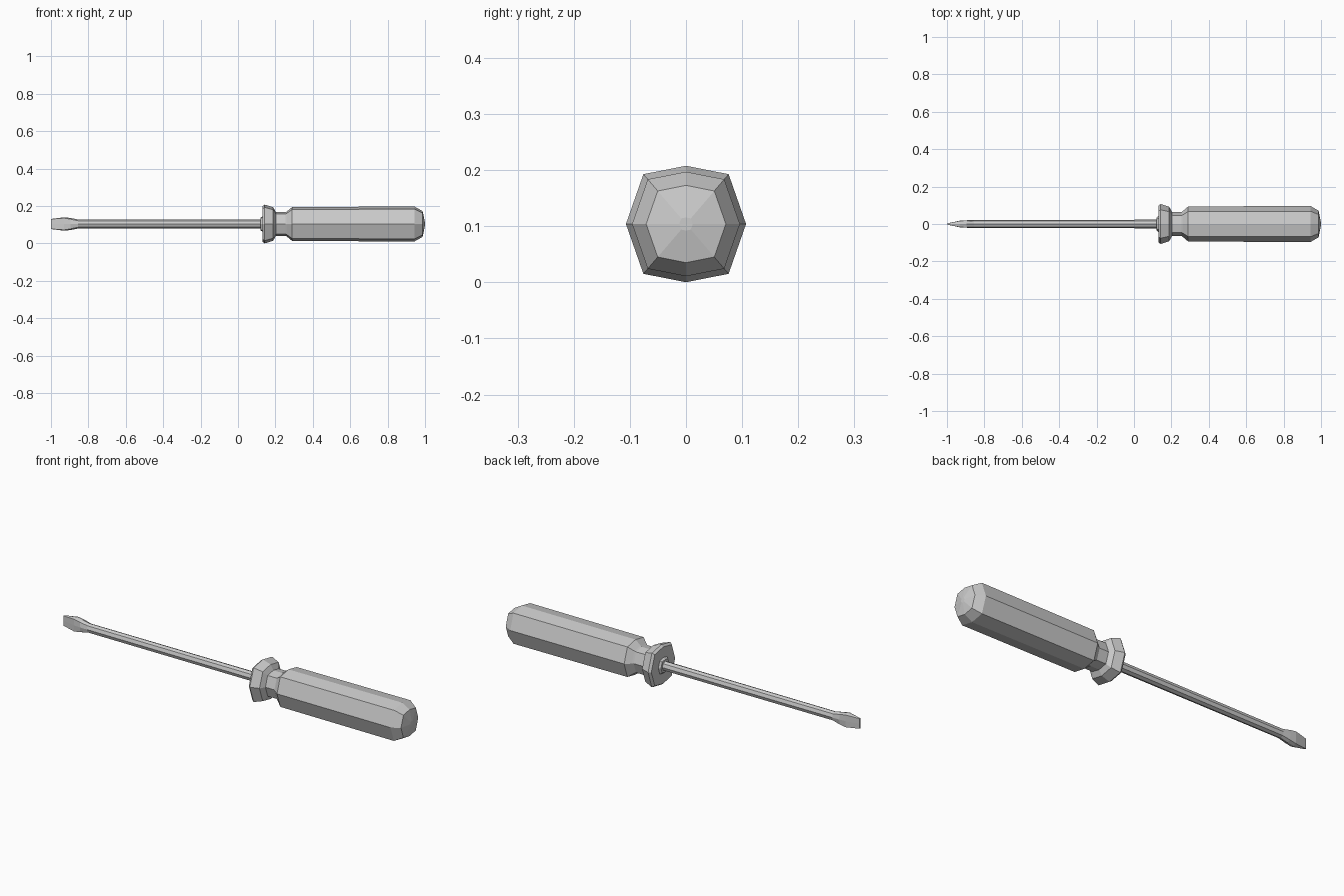
import bpy, bmesh

if "Cube" in bpy.data.objects:
    bpy.data.objects.remove(bpy.data.objects["Cube"])

CZ = 0.104  # height of the tool's axis


def loft(name, sections):
    """Skin eight-sided sections along x: (x, half_y, half_z, diag_y, diag_z)."""
    bm = bmesh.new()
    rings = []
    for x, hy, hz, dy, dz in sections:
        pts = [(1, 0), (dy, dz), (0, 1), (-dy, dz),
               (-1, 0), (-dy, -dz), (0, -1), (dy, -dz)]
        rings.append([bm.verts.new((x, hy * a, CZ + hz * b)) for a, b in pts])
    for r, s in zip(rings, rings[1:]):
        for i in range(8):
            j = (i + 1) % 8
            bm.faces.new((r[i], r[j], s[j], s[i]))
    bm.faces.new(rings[0][::-1])
    bm.faces.new(rings[-1])
    bmesh.ops.recalc_face_normals(bm, faces=bm.faces)
    me = bpy.data.meshes.new(name)
    bm.to_mesh(me)
    bm.free()
    ob = bpy.data.objects.new(name, me)
    bpy.context.collection.objects.link(ob)
    return ob


def turned(profile):
    """Slightly uneven octagon sections from (x, radius) pairs."""
    return [(x, r, r * 0.97, 0.71, 0.855) for x, r in profile]


# Handle: collar, neck, grip and chamfered butt in one skin
loft("handle", turned([
    (0.120, 0.034), (0.130, 0.042), (0.131, 0.098), (0.143, 0.107),
    (0.188, 0.092), (0.203, 0.065), (0.255, 0.065),
    (0.262, 0.070), (0.290, 0.094), (0.944, 0.096),
    (0.987, 0.071), (0.999, 0.012)]))

# Shaft with the flared flat blade
loft("shaft_and_blade", [
    (-1.000, 0.003, 0.027, 1.0, 0.97),
    (-0.930, 0.018, 0.036, 0.95, 0.88),
    (-0.895, 0.020, 0.032, 0.88, 0.80),
    (-0.855, 0.021, 0.024, 0.71, 0.71),
    (0.140, 0.023, 0.024, 0.71, 0.71)])
